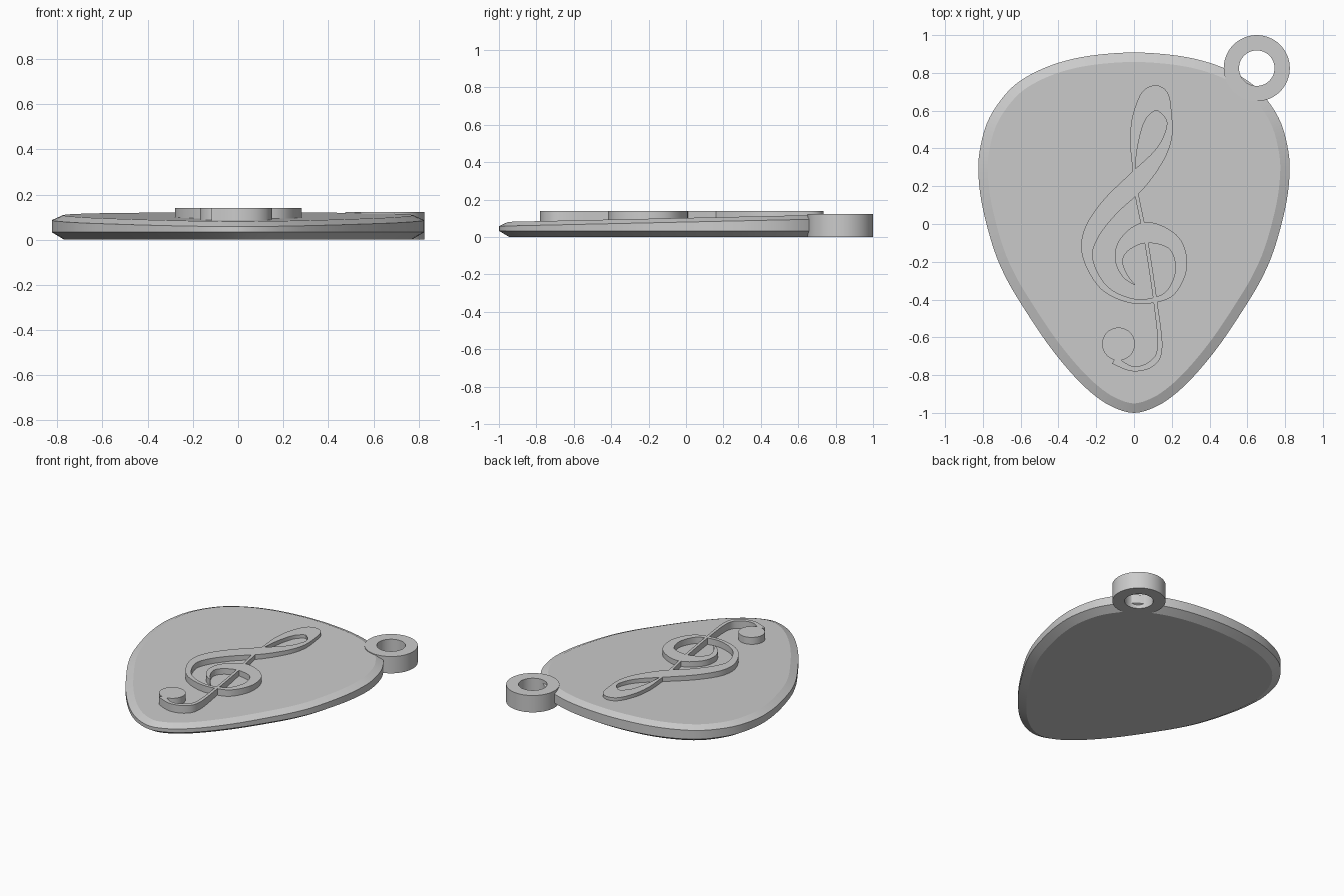
import bpy
import bmesh
from math import cos, sin, pi, radians
from mathutils import Vector

if "Cube" in bpy.data.objects:
    bpy.data.objects.remove(bpy.data.objects["Cube"], do_unlink=True)

grey = bpy.data.materials.new("plain grey")
grey.use_nodes = True
colour = (0.6, 0.6, 0.6, 1)
grey.diffuse_color = colour
grey.node_tree.nodes["Principled BSDF"].inputs["Base Color"].default_value = colour


def spline(points, steps, closed=False):
    """Catmull-Rom curve through the points."""
    pts = [Vector(p) for p in points]
    n = len(pts)
    pick = (lambda i: pts[i % n]) if closed else (lambda i: pts[max(0, min(n - 1, i))])
    out = []
    for i in range(n if closed else n - 1):
        a, b, c, d = (pick(i + k) for k in (-1, 0, 1, 2))
        for s in range(steps):
            t = s / steps
            out.append(b + (c - a) * t / 2 + (a * 2 - b * 5 + c * 4 - d) * t**2 / 2
                       + (b * 3 - a - c * 3 + d) * t**3 / 2)
    if not closed:
        out.append(pts[-1])
    return out


def side_normals(path, closed=False):
    """Unit vectors pointing to the left of a flat path."""
    n = len(path)
    result = []
    for i in range(n):
        before = path[i - 1] if closed or i else path[0]
        after = path[(i + 1) % n] if closed or i < n - 1 else path[-1]
        d = (after - before).xy.normalized()
        result.append(Vector((-d.y, d.x)))
    return result


def loft(name, loops, joined=False, angle=30):
    """Skin a row of equal loops; cap the ends or join last to first."""
    bm = bmesh.new()
    rows = [[bm.verts.new(p) for p in loop] for loop in loops]
    pairs = list(zip(rows, rows[1:]))
    if joined:
        pairs.append((rows[-1], rows[0]))
    else:
        bm.faces.new(rows[0])
        bm.faces.new(rows[-1])
    for a, b in pairs:
        for i in range(len(a)):
            j = (i + 1) % len(a)
            bm.faces.new((a[i], a[j], b[j], b[i]))
    bmesh.ops.recalc_face_normals(bm, faces=bm.faces)
    mesh = bpy.data.meshes.new(name)
    bm.to_mesh(mesh)
    bm.free()
    mesh.materials.append(grey)
    obj = bpy.data.objects.new(name, mesh)
    bpy.context.collection.objects.link(obj)
    bpy.ops.object.select_all(action="DESELECT")
    obj.select_set(True)
    bpy.context.view_layer.objects.active = obj
    bpy.ops.object.shade_smooth_by_angle(angle=radians(angle))
    return obj


def circle(x, y, r, z, n=64):
    return [(x + r * cos(2 * pi * i / n), y + r * sin(2 * pi * i / n), z) for i in range(n)]


# Rounded triangular body: chamfered rims, top sloping gently down to the tip
half = [(0, .908), (.2, .895), (.36, .865), (.5, .815), (.62, .745), (.71, .65),
        (.78, .53), (.818, .38), (.823, .25), (.8, .08), (.74, -.14), (.67, -.3),
        (.58, -.45), (.46, -.63), (.34, -.78), (.23, -.89), (.12, -.965), (0, -1)]
outline = spline(half + [(-x, y) for x, y in half[-2:0:-1]], 4, closed=True)
inward = [-n for n in side_normals(outline, closed=True)]


def rim(inset, z, slope):
    flat = [p + n * inset for p, n in zip(outline, inward)]
    return [(p.x, p.y, z + slope * (p.y + 1)) for p in flat]


loft("body", [rim(.055, 0, 0), rim(0, .033, 0), rim(0, .058, .022), rim(.05, .08, .022)],
     angle=20)

# Hanging ring at the back left corner
loft("hanging_ring", [circle(.65, .825, r, z) for r, z in
                      ((.175, 0), (.175, .122), (.094, .122), (.094, 0))], joined=True)

# Raised music sign: one stroke given as x, y and half width
stroke = [(-.106, -.72, .022), (-.005, -.767, .013), (.095, -.738, .016),
          (.137, -.65, .013), (.114, -.418, .01), (.066, -.1, .01), (.016, .148, .01),
          (0, .28, .007), (.003, .45, .024), (.037, .587, .04), (.116, .667, .068),
          (.183, .566, .018), (.18, .466, .022), (.13, .36, .035), (.016, .228, .053),
          (-.132, .085, .05), (-.228, -.055, .042), (-.243, -.185, .025),
          (-.16, -.335, .017), (-.02, -.405, .013), (.11, -.402, .014),
          (.2, -.355, .022), (.25, -.23, .03), (.21, -.1, .04), (.07, -.045, .055),
          (-.04, -.1, .04), (-.08, -.185, .021), (-.05, -.27, .014), (.005, -.323, .002)]
base, top = .07, .14
path = spline(stroke, 8)
sections = []
for p, n in zip(path, side_normals(path)):
    a, b = p.xy + n * p.z, p.xy - n * p.z
    sections.append([(a.x, a.y, base), (a.x, a.y, top), (b.x, b.y, top), (b.x, b.y, base)])
loft("raised_clef", sections)

# Round dot ending the hook of the sign
loft("clef_dot", [circle(-.082, -.635, .087, z, 40) for z in (base, top)])
